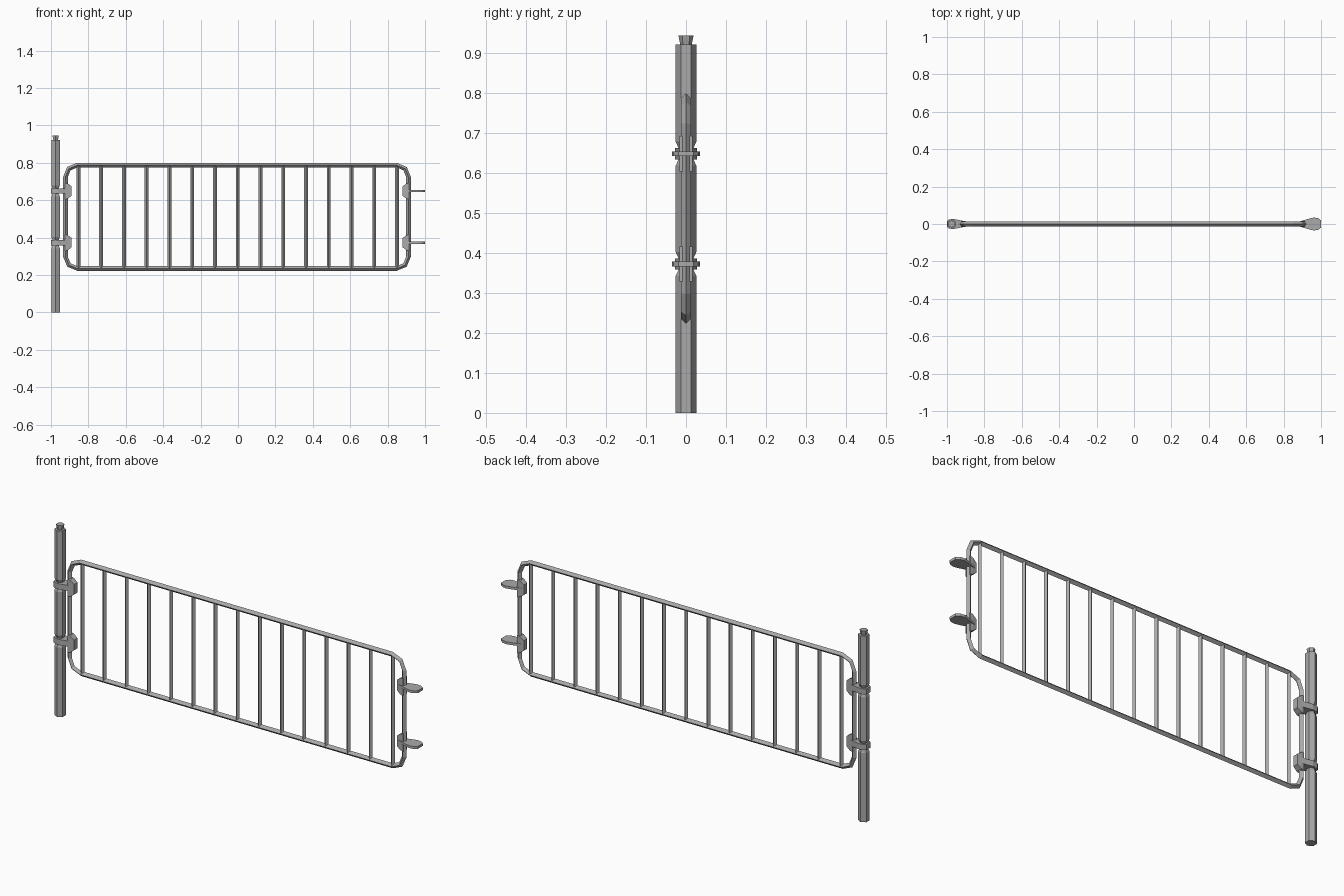
import bpy, bmesh, math

cube = bpy.data.objects.get("Cube")
if cube:
    bpy.data.objects.remove(cube, do_unlink=True)

steel = bpy.data.materials.new("grey steel")
steel.use_nodes = True
GREY = (0.4, 0.4, 0.4, 1)
steel.diffuse_color = GREY
for node in steel.node_tree.nodes:
    if node.type == 'BSDF_PRINCIPLED':
        node.inputs["Base Color"].default_value = GREY
        node.inputs["Roughness"].default_value = 0.7


def loft(name, rings, cyclic=False):
    """Skin a list of equal-length point rings; cap the ends unless cyclic."""
    bm = bmesh.new()
    loops = [[bm.verts.new(p) for p in ring] for ring in rings]
    n = len(loops[0])
    pairs = list(zip(loops, loops[1:]))
    if cyclic:
        pairs.append((loops[-1], loops[0]))
    else:
        bm.faces.new(loops[0])
        bm.faces.new(loops[-1])
    for a, b in pairs:
        for i in range(n):
            j = (i + 1) % n
            bm.faces.new((a[i], a[j], b[j], b[i]))
    bmesh.ops.recalc_face_normals(bm, faces=bm.faces)
    mesh = bpy.data.meshes.new(name)
    bm.to_mesh(mesh)
    bm.free()
    mesh.materials.append(steel)
    obj = bpy.data.objects.new(name, mesh)
    bpy.context.collection.objects.link(obj)
    return obj


def circle(x, z, r, sides, turn=0.0):
    angles = [turn + math.tau * i / sides for i in range(sides)]
    return [(x + r * math.cos(a), r * math.sin(a), z) for a in angles]


def plate(name, half_outline, z, half_height):
    """Flat plate from one side of its outline, mirrored across y = 0."""
    outline = half_outline + [(x, -y) for x, y in reversed(half_outline)]
    return loft(name, [[(x, y, z + s * half_height) for x, y in outline] for s in (-1, 1)])


HINGES = {"lower": 0.373, "upper": 0.649}
POST_X = -0.975
POST_R = 0.026

# Post with a groove at each hinge and a flared cap
profile = [(POST_R, 0)]
for z in HINGES.values():
    profile += [(POST_R, z - 0.03), (0.019, z - 0.015), (0.019, z + 0.015), (POST_R, z + 0.03)]
profile += [(POST_R, 0.922)]
loft("post", [circle(POST_X, z, r, 6, math.pi / 2) for r, z in profile])
loft("post_cap", [circle(POST_X, z, r, 6, math.pi / 2) for r, z in ((0.014, 0.92), (0.019, 0.945))])

# Gate frame: diamond-section tube around a rectangle with cut corners
LEFT, RIGHT, BOTTOM, TOP = -0.935, 0.924, 0.223, 0.8
TUBE, CORNER = 0.0125, 0.075


def frame_ring(inset, y):
    r = CORNER - inset
    centres = [(RIGHT - CORNER, TOP - CORNER), (LEFT + CORNER, TOP - CORNER),
               (LEFT + CORNER, BOTTOM + CORNER), (RIGHT - CORNER, BOTTOM + CORNER)]
    ring = []
    for quarter, (cx, cz) in enumerate(centres):
        for step in range(3):
            a = (quarter + step / 2) * math.pi / 2
            ring.append((cx + r * math.cos(a), y, cz + r * math.sin(a)))
    return ring


loft("gate_frame", [frame_ring(0, 0), frame_ring(TUBE, -TUBE),
                    frame_ring(2 * TUBE, 0), frame_ring(TUBE, TUBE)], cyclic=True)

# Upright bars
BARS = 15
for i in range(BARS):
    x = -0.853 + 1.703 * i / (BARS - 1)
    loft(f"bar_{i + 1}", [circle(x, z, 0.0105, 4) for z in (BOTTOM + TUBE, TOP - TUBE)])

# Hinge straps, latch tongues and the tapered brackets that hold them
for level, z in HINGES.items():
    plate(f"{level}_hinge_strap",
          [(-1.0, 0.016), (-0.99, 0.024), (-0.965, 0.027), (-0.89, 0.012)], z, 0.014)
    plate(f"{level}_latch_tongue",
          [(0.88, 0.012), (0.945, 0.031), (0.963, 0.035), (0.985, 0.031), (1.0, 0.019)], z, 0.006)
    for side, sign, edge in (("hinge", -1, 0.924), ("latch", 1, 0.915)):
        rings = []
        for x, w, h in ((edge, 0.016, 0.044), (edge - 0.015, 0.016, 0.04), (edge - 0.035, 0.013, 0.025)):
            rings.append([(sign * x, -w, z - h), (sign * x, w, z - h),
                          (sign * x, w, z + h), (sign * x, -w, z + h)])
        loft(f"{level}_{side}_bracket", rings)
